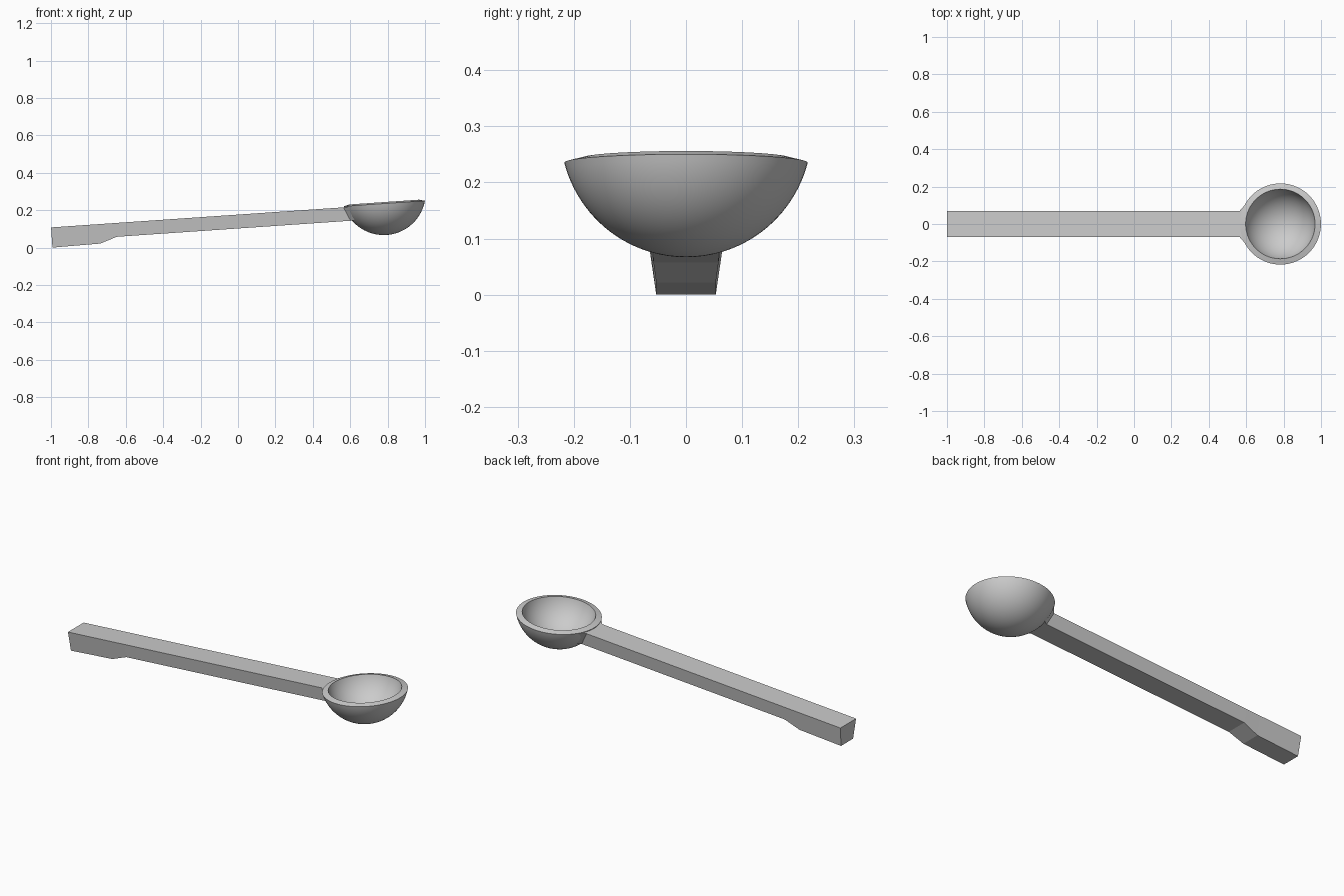
import bpy, bmesh, math
from mathutils import Matrix, Vector

cube = bpy.data.objects.get("Cube")
if cube:
    bpy.data.objects.remove(cube, do_unlink=True)

grey = bpy.data.materials.new("light grey plastic")
grey.use_nodes = True
colour = (0.6, 0.6, 0.6, 1)
grey.diffuse_color = colour
grey.node_tree.nodes["Principled BSDF"].inputs["Base Color"].default_value = colour

# The whole scoop tilts gently, with its frame at the centre of the bowl rim
TILT = Matrix.Translation((0.783, 0, 0.235)) @ Matrix.Rotation(-math.atan(0.0686), 4, 'Y')
OUTER, INNER, CENTRE_Z = 0.224, 0.192, 0.056
RIM_ANGLE = math.asin(0.217 / OUTER)


def finish(name, bm):
    bmesh.ops.recalc_face_normals(bm, faces=bm.faces)
    mesh = bpy.data.meshes.new(name)
    bm.to_mesh(mesh)
    bm.free()
    mesh.materials.append(grey)
    obj = bpy.data.objects.new(name, mesh)
    bpy.context.collection.objects.link(obj)
    obj.matrix_world = TILT
    return obj


def select_only(obj):
    bpy.ops.object.select_all(action='DESELECT')
    obj.select_set(True)
    bpy.context.view_layer.objects.active = obj


# Bowl: spherical shell spun from an outer and an inner arc
def arc(radius, steps=24):
    angles = [RIM_ANGLE * i / steps for i in range(steps + 1)]
    return [Vector((radius * math.sin(a), 0, CENTRE_Z - radius * math.cos(a))) for a in angles]


bm = bmesh.new()
verts = [bm.verts.new(p) for p in arc(OUTER) + arc(INNER)[::-1]]
edges = [bm.edges.new(pair) for pair in zip(verts, verts[1:])]
bmesh.ops.spin(bm, geom=verts + edges, cent=(0, 0, 0), axis=(0, 0, 1),
               angle=math.tau, steps=72, use_duplicate=False)
bmesh.ops.remove_doubles(bm, verts=bm.verts, dist=0.0001)
bowl = finish("bowl", bm)
select_only(bowl)
bpy.ops.object.shade_smooth_by_angle(angle=math.radians(30))

# Handle: tapered sections (top x, half width, z, then bottom x, half width, z)
sections = [
    (-1.787, 0.069, -0.005, -1.787, 0.053, -0.113),
    (-1.53, 0.069, -0.005, -1.53, 0.053, -0.109),
    (-1.44, 0.069, -0.005, -1.44, 0.058, -0.079),
    (-0.22, 0.069, -0.005, -0.187, 0.058, -0.079),
    (-0.175, 0.12, -0.001, -0.145, 0.085, -0.079),
    (-0.12, 0.12, -0.001, -0.1, 0.085, -0.079),
]
bm = bmesh.new()
loops = []
for tx, ty, tz, bx, by, bz in sections:
    corners = [(tx, -ty, tz), (tx, ty, tz), (bx, by, bz), (bx, -by, bz)]
    loops.append([bm.verts.new(c) for c in corners])
for a, b in zip(loops, loops[1:]):
    for i in range(4):
        j = (i + 1) % 4
        bm.faces.new((a[i], a[j], b[j], b[i]))
bm.faces.new(loops[0])
bm.faces.new(loops[-1])
handle = finish("handle", bm)

# Trim the handle end inside the bowl wall
bm = bmesh.new()
bmesh.ops.create_uvsphere(bm, u_segments=48, v_segments=24, radius=0.206,
                          matrix=Matrix.Translation((0, 0, CENTRE_Z)))
cutter = finish("handle_cutter", bm)
cutter.hide_render = True
cut = handle.modifiers.new("trim", 'BOOLEAN')
cut.operation = 'DIFFERENCE'
cut.solver = 'EXACT'
cut.object = cutter
select_only(handle)
bpy.ops.object.modifier_apply(modifier=cut.name)
bpy.data.objects.remove(cutter, do_unlink=True)
